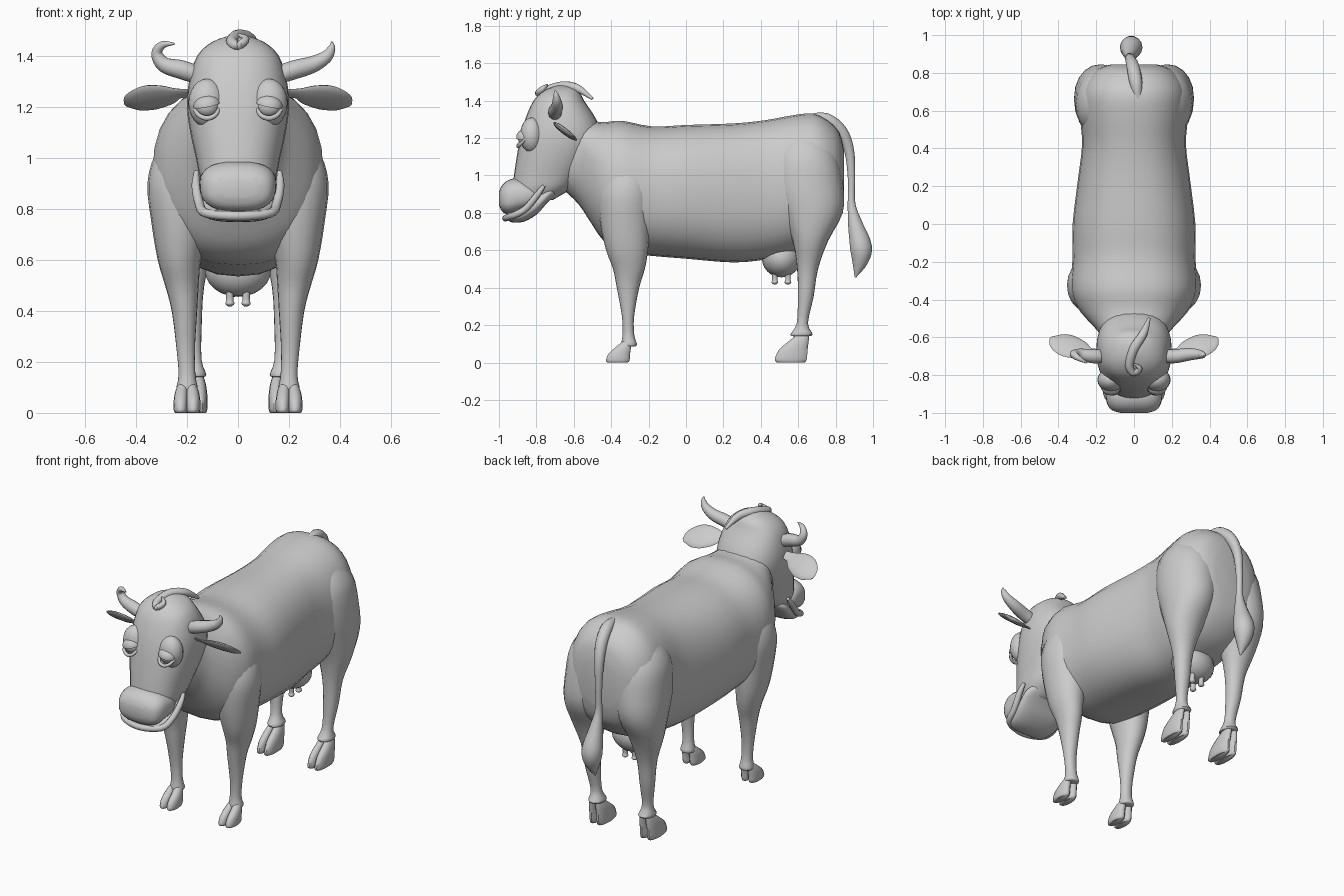
import bpy, bmesh, math
from mathutils import Vector as V, Matrix

grey = bpy.data.materials.new("plain_grey")
grey.diffuse_color = (0.6, 0.6, 0.6, 1)


def finish(name, bm, angle=50):
    bmesh.ops.recalc_face_normals(bm, faces=bm.faces)
    me = bpy.data.meshes.new(name)
    bm.to_mesh(me)
    bm.free()
    me.materials.append(grey)
    ob = bpy.data.objects.new(name, me)
    bpy.context.collection.objects.link(ob)
    bpy.ops.object.select_all(action='DESELECT')
    ob.select_set(True)
    bpy.context.view_layer.objects.active = ob
    bpy.ops.object.shade_smooth_by_angle(angle=math.radians(angle))
    return ob


def smooth_rows(rows, k=3):
    """Catmull-Rom interpolation of section parameters."""
    out = []
    for i in range(len(rows) - 1):
        a, b, c, d = (rows[max(0, min(len(rows) - 1, i + j))] for j in (-1, 0, 1, 2))
        for s in range(k):
            t = s / k
            out.append([0.5 * (2*q + (r-p)*t + (2*p-5*q+4*r-w)*t*t + (3*q-p-3*r+w)*t**3)
                        for p, q, r, w in zip(a, b, c, d)])
    return out + [list(rows[-1])]


def oval(centre, u, v, n, p):
    pw = lambda c: math.copysign(abs(c) ** p, c)
    angs = [2 * math.pi * i / n for i in range(n)]
    return [V(centre) + u * pw(math.cos(a)) + v * pw(math.sin(a)) for a in angs]


def loft(name, rings):
    bm = bmesh.new()
    vs = [[bm.verts.new(co) for co in r] for r in rings]
    n = len(vs[0])
    for a, b in zip(vs, vs[1:]):
        for i in range(n):
            bm.faces.new((a[i], a[(i+1) % n], b[(i+1) % n], b[i]))
    bm.faces.new(vs[0])
    bm.faces.new(vs[-1])
    return finish(name, bm)


def along_y(name, rows, n=28, p=0.85):
    # rows: y, bottom z, top z, half width
    return loft(name, [oval((0, y, (b+t)/2), V((w, 0, 0)), V((0, 0, (t-b)/2)), n, p)
                       for y, b, t, w in smooth_rows(rows)])


def along_z(name, rows, s=1, n=20, p=0.95):
    # rows: z, centre y, y radius, centre x, x radius
    return loft(name, [oval((s*x, y, z), V((rx, 0, 0)), V((0, ry, 0)), n, p)
                       for z, y, ry, x, rx in smooth_rows(rows)])


def tube(name, rows, ref, s=1, n=12, flat=1.0):
    # rows: x, y, z, radius; ref gives the wide direction
    rs = smooth_rows(rows, 4)
    pts = [V((s*r[0], r[1], r[2])) for r in rs]
    rings = []
    for i, c in enumerate(pts):
        t = (pts[min(i+1, len(pts)-1)] - pts[max(i-1, 0)]).normalized()
        u = (V(ref) - t * t.dot(V(ref))).normalized()
        r = max(rs[i][3], 0.002)
        rings.append(oval(c, u * r, t.cross(u) * r * flat, n, 1))
    return loft(name, rings)


def ball(name, loc, size, tilt=0, roll=0, half=False):
    bm = bmesh.new()
    bmesh.ops.create_uvsphere(bm, u_segments=20, v_segments=12, radius=1)
    if half:
        bmesh.ops.bisect_plane(bm, geom=bm.verts[:] + bm.edges[:] + bm.faces[:],
                               plane_co=(0, 0, 0), plane_no=(0, 0, -1), clear_outer=True)
        bmesh.ops.holes_fill(bm, edges=[e for e in bm.edges if e.is_boundary], sides=0)
    m = Matrix.Rotation(roll, 4, 'Y') @ Matrix.Rotation(tilt, 4, 'X') @ Matrix.Diagonal((*size, 1))
    bm.transform(Matrix.Translation(loc) @ m)
    return finish(name, bm)


# Barrel body with neck
along_y("body", [
    (-.72, .97, 1.28, .09), (-.64, .91, 1.33, .15), (-.57, .84, 1.32, .19), (-.51, .75, 1.295, .245),
    (-.44, .65, 1.285, .30), (-.34, .59, 1.292, .335), (-.18, .57, 1.262, .325), (0, .555, 1.27, .325),
    (.25, .535, 1.278, .295), (.42, .55, 1.295, .275), (.56, .58, 1.32, .285), (.68, .62, 1.332, .285),
    (.76, .68, 1.295, .255), (.82, .76, 1.23, .195), (.845, .86, 1.13, .12)])

# Skull from crown to jaw
along_z("head", [
    (1.48, -.66, .03, 0, .03), (1.455, -.665, .09, 0, .10), (1.40, -.68, .135, 0, .16),
    (1.30, -.67, .19, 0, .192), (1.20, -.67, .217, 0, .2), (1.10, -.70, .205, 0, .187),
    (1.0, -.74, .18, 0, .165), (.93, -.77, .155, 0, .15), (.87, -.81, .10, 0, .12)], n=28, p=.85)

# Muzzle, lower jaw and smiling lip
along_y("muzzle", [(-1.0, .845, .91, .07), (-.985, .81, .945, .118), (-.95, .79, .975, .143),
                   (-.90, .80, .985, .15), (-.84, .82, .965, .15), (-.78, .86, .93, .125)], p=.75)
along_y("lower_jaw", [(-.955, .77, .80, .10), (-.935, .75, .81, .125), (-.87, .752, .84, .142),
                      (-.80, .79, .90, .155), (-.745, .85, .93, .155), (-.70, .89, .95, .12)], p=.8)
lip = [(.163, -.76, .945, .01), (.165, -.80, .89, .017), (.152, -.86, .82, .018), (.125, -.93, .783, .018)]
tube("lip", lip + [(0, -.965, .772, .018)] + [(-x, y, z, r) for x, y, z, r in lip[::-1]], (0, 0, 1))

# Forelock curl on the crown
tube("forelock", [(.08, -.5, 1.41, .008), (.05, -.58, 1.465, .022), (0, -.66, 1.478, .025),
                  (-.025, -.75, 1.455, .022), (0, -.79, 1.44, .018), (.03, -.765, 1.465, .015),
                  (.0, -.74, 1.485, .004)], (1, .3, 0))

# Tail with tuft
tube("tail", [(.02, .66, 1.31, .02), (.01, .75, 1.30, .034), (-.005, .83, 1.235, .034),
              (-.02, .873, 1.13, .027), (-.025, .885, .98, .02), (-.025, .885, .85, .021),
              (-.02, .905, .74, .04), (-.015, .935, .62, .06), (-.015, .93, .54, .044),
              (-.015, .905, .455, .004)], (1, 0, 0), n=14)

# Udder and teats
ball("udder", (0, .51, .56), (.13, .105, .105))
for x in (-.032, .032):
    for y in (.475, .545):
        tube("teat", [(x, y, .49, .017), (x, y, .445, .014), (x, y, .428, .018), (x, y, .418, .008)], (1, 0, 0))

for s in (-1, 1):
    side = "left" if s > 0 else "right"

    # Legs with flared fetlocks
    along_z(side + "_front_leg", [
        (1.12, -.32, .07, .17, .06), (1.02, -.32, .12, .20, .12), (.90, -.325, .145, .22, .135),
        (.75, -.325, .135, .225, .115), (.60, -.315, .112, .23, .085), (.50, -.305, .085, .22, .066),
        (.40, -.31, .06, .21, .05), (.25, -.31, .033, .205, .036), (.15, -.308, .031, .20, .033),
        (.095, -.305, .043, .20, .042), (.085, -.31, .03, .20, .03)], s)
    along_z(side + "_hind_leg", [
        (1.25, .62, .07, .12, .07), (1.12, .635, .165, .15, .142), (.95, .65, .19, .165, .15),
        (.80, .675, .163, .18, .135), (.65, .665, .095, .195, .10), (.50, .65, .056, .19, .058),
        (.35, .64, .042, .185, .043), (.21, .622, .03, .175, .032), (.15, .618, .06, .17, .046),
        (.14, .61, .035, .17, .03)], s)

    # Cloven hooves
    for part, hx, hy, k in (("front", .2, -.365, 1.0), ("hind", .172, .56, 1.35)):
        for o in (-.024, .024):
            along_z(f"{side}_{part}_hoof", [
                (0, hy, .056*k, hx+o, .022), (.012*k, hy, .065*k, hx+o, .028),
                (.05*k, hy+.01*k, .058*k, hx+o, .028), (.085*k, hy+.032*k, .04*k, hx+o*.9, .024),
                (.115*k, hy+.052*k, .022*k, hx+o*.7, .016)], s, 14)

    # Drooping ear, wide direction slanting back and down
    tube(side + "_ear", [(.17, -.68, 1.255, .025), (.23, -.68, 1.252, .03), (.28, -.665, 1.245, .06),
                         (.35, -.645, 1.235, .076), (.41, -.62, 1.217, .055), (.44, -.60, 1.205, .01)],
         (0, .78, -.62), s, 14, .22)

    # Eye socket, eyeball, heavy lid and lower bag
    ball(side + "_eye_socket", (s*.122, -.825, 1.215), (.072, .062, .095))
    ball(side + "_eyeball", (s*.122, -.862, 1.20), (.045, .036, .04))
    ball(side + "_upper_lid", (s*.122, -.862, 1.205), (.053, .046, .042), .15, s*.2, True)
    tube(side + "_lower_lid", [(.073, -.868, 1.195, .006), (.09, -.893, 1.167, .009),
                               (.122, -.897, 1.155, .01), (.155, -.885, 1.168, .009),
                               (.172, -.858, 1.195, .006)], (0, 0, 1), s)

    # Nostril rims
    ring = [(.065 + .029*math.cos(a), -.988 + .012*abs(math.cos(a)), .893 + .024*math.sin(a), .008)
            for a in [math.pi * i / 6 for i in range(13)]]
    tube(side + "_nostril", ring, (0, 1, 0), s, 8)

# Horns: one curls inward, the other sweeps out
tube("right_horn", [(-.16, -.70, 1.325, .035), (-.22, -.70, 1.345, .037), (-.29, -.69, 1.365, .03),
                    (-.318, -.69, 1.41, .022), (-.295, -.71, 1.443, .015), (-.25, -.735, 1.447, .004)], (0, 1, 0))
tube("left_horn", [(.16, -.70, 1.325, .035), (.22, -.70, 1.345, .037), (.29, -.69, 1.365, .033),
                   (.345, -.69, 1.395, .025), (.367, -.695, 1.43, .015), (.368, -.70, 1.455, .003)], (0, 1, 0))
